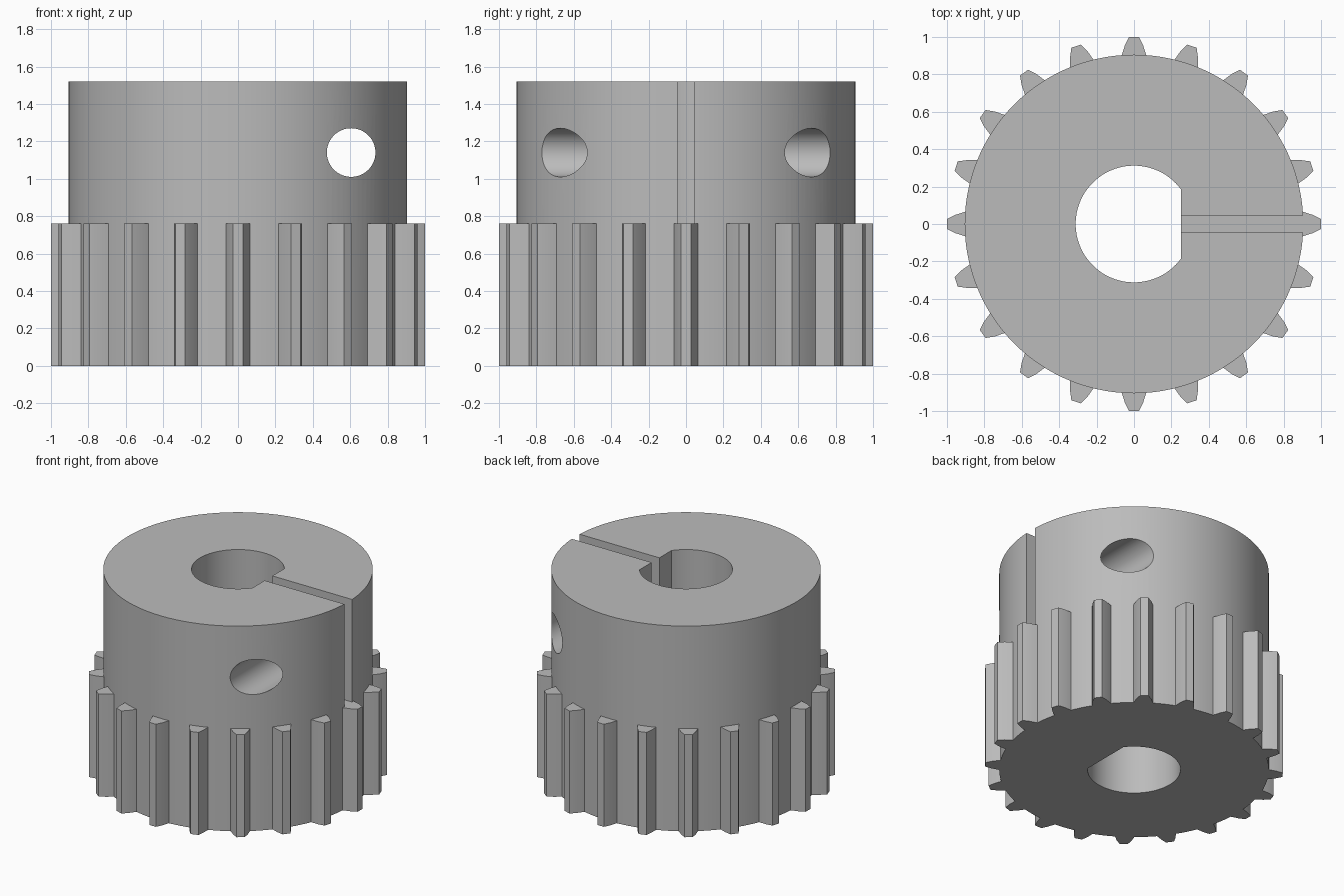
import bpy, bmesh, math
from mathutils import Matrix

if "Cube" in bpy.data.objects:
    bpy.data.objects.remove(bpy.data.objects["Cube"], do_unlink=True)

HUB_R, HEIGHT, GEAR_H = 0.905, 1.52, 0.76
BORE_R, FLAT_X = 0.312, 0.25
TEETH = 20

steel = bpy.data.materials.new("grey steel")
steel.use_nodes = True
grey = (0.5, 0.5, 0.5, 1)
steel.diffuse_color = grey
steel.node_tree.nodes["Principled BSDF"].inputs["Base Color"].default_value = grey


def add_prism(bm, points, z0, z1):
    """Extrude a flat counter-clockwise outline from z0 to z1."""
    face = bm.faces.new([bm.verts.new((x, y, z0)) for x, y in points])
    top = bmesh.ops.extrude_face_region(bm, geom=[face])["geom"]
    verts = [v for v in top if isinstance(v, bmesh.types.BMVert)]
    bmesh.ops.translate(bm, verts=verts, vec=(0, 0, z1 - z0))


def finish(name, bm):
    bmesh.ops.recalc_face_normals(bm, faces=bm.faces)
    mesh = bpy.data.meshes.new(name)
    bm.to_mesh(mesh)
    bm.free()
    mesh.materials.append(steel)
    obj = bpy.data.objects.new(name, mesh)
    bpy.context.collection.objects.link(obj)
    return obj


def prism(name, points, z0, z1):
    bm = bmesh.new()
    add_prism(bm, points, z0, z1)
    return finish(name, bm)


def arc(radius, start, end, steps):
    return [(radius * math.cos(start + (end - start) * i / steps),
             radius * math.sin(start + (end - start) * i / steps))
            for i in range(steps + 1)]


def select_only(obj):
    bpy.ops.object.select_all(action="DESELECT")
    obj.select_set(True)
    bpy.context.view_layer.objects.active = obj


def cut(target, cutter):
    cutter.hide_render = True
    mod = target.modifiers.new("cut", "BOOLEAN")
    mod.operation, mod.solver, mod.object = "DIFFERENCE", "EXACT", cutter
    select_only(target)
    bpy.ops.object.modifier_apply(modifier=mod.name)
    bpy.data.objects.remove(cutter, do_unlink=True)


# Hub body
hub = prism("hub", arc(HUB_R, 0, 2 * math.pi, 160)[:-1], 0, HEIGHT)

# D-shaped shaft bore
flat = math.acos(FLAT_X / BORE_R)
cut(hub, prism("bore_cutter", arc(BORE_R, flat, 2 * math.pi - flat, 80), -0.1, HEIGHT + 0.1))

# Clamping slot from the bore to the rim
slot = [(0.2, -0.045), (1.1, -0.045), (1.1, 0.045), (0.2, 0.045)]
cut(hub, prism("slot_cutter", slot, GEAR_H, HEIGHT + 0.1))

# Clamp screw hole, running front to back
hole = prism("screw_hole_cutter", arc(0.13, 0, 2 * math.pi, 64)[:-1], -1.2, 1.2)
hole.data.transform(Matrix.Translation((0.605, 0, 1.14)) @ Matrix.Rotation(math.pi / 2, 4, "X"))
cut(hub, hole)

select_only(hub)
bpy.ops.object.shade_smooth_by_angle(angle=math.radians(30))

# Ring of tapered teeth
tooth = [(0.9, -0.066), (0.955, -0.049), (1.0, -0.027),
         (1.0, 0.027), (0.955, 0.049), (0.9, 0.066)]
bm = bmesh.new()
for i in range(TEETH):
    a = 2 * math.pi * i / TEETH
    c, s = math.cos(a), math.sin(a)
    add_prism(bm, [(x * c - y * s, x * s + y * c) for x, y in tooth], 0, GEAR_H)
teeth = finish("gear_teeth", bm)
select_only(teeth)
bpy.ops.object.shade_smooth_by_angle(angle=math.radians(30))
